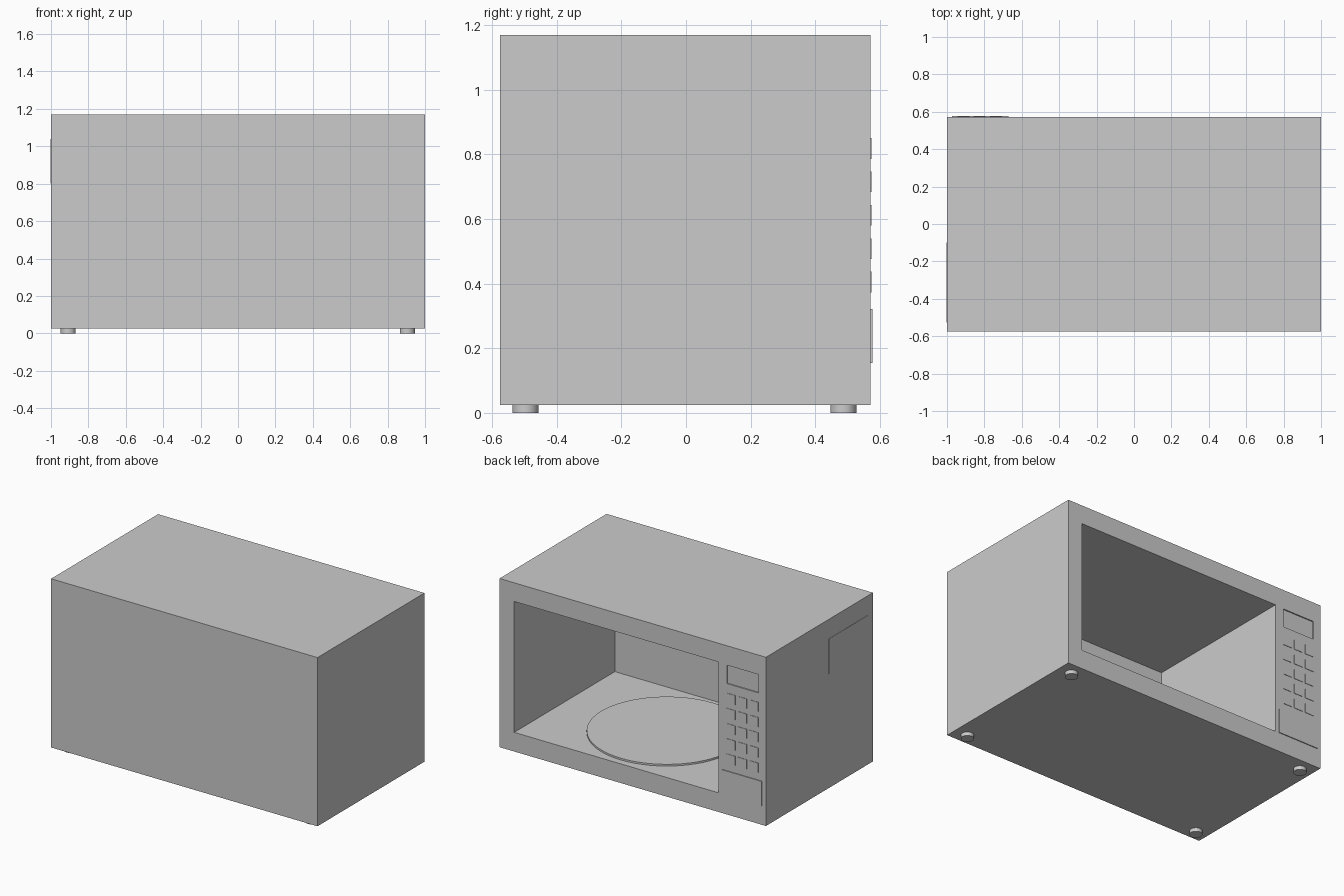
import bpy
import math

if "Cube" in bpy.data.objects:
    bpy.data.objects.remove(bpy.data.objects["Cube"])


def box(name, x, y, z):
    """Axis-aligned box from (min, max) ranges."""
    lo, hi = zip(x, y, z)
    bpy.ops.mesh.primitive_cube_add(
        size=1, location=[(a + b) / 2 for a, b in zip(lo, hi)])
    ob = bpy.context.object
    ob.name = name
    ob.scale = [b - a for a, b in zip(lo, hi)]
    bpy.ops.object.transform_apply(location=False, rotation=False, scale=True)
    return ob


def disc(name, x, y, z, radius, sides):
    """Upright cylinder over the height range z."""
    bpy.ops.mesh.primitive_cylinder_add(
        vertices=sides, radius=radius, depth=z[1] - z[0],
        location=(x, y, (z[0] + z[1]) / 2))
    ob = bpy.context.object
    ob.name = name
    bpy.ops.object.shade_smooth_by_angle(angle=math.radians(30))
    return ob


def carve(target, cutter):
    """Subtract the cutter and discard it."""
    bpy.context.view_layer.objects.active = target
    mod = target.modifiers.new("carve", 'BOOLEAN')
    mod.operation = 'DIFFERENCE'
    mod.solver = 'EXACT'
    mod.object = cutter
    bpy.ops.object.modifier_apply(modifier=mod.name)
    bpy.data.objects.remove(cutter, do_unlink=True)


BACK, FACE = -0.576, 0.571   # closed wall and open control side

# Casing with the cooking cavity and the sunken display
casing = box("casing", (-1, 1), (BACK, FACE), (0.025, 1.17))
carve(casing, box("cavity_cutter", (-0.645, 0.89), (-0.508, 0.7), (0.155, 1.043)))
carve(casing, box("display_cutter", (-0.944, -0.706), (FACE - 0.008, 0.7), (0.913, 1.038)))

# Turntable on the cavity floor
disc("turntable", 0.122, 0.031, (0.15, 0.167), 0.493, 64)

# Keypad: five rows of three keys
for row in range(5):
    for col in range(3):
        x = -0.738 - col * 0.0868
        z = 0.818 - row * 0.1032
        box(f"key_{row + 1}_{col + 1}", (x - 0.032, x + 0.032),
            (FACE - 0.01, FACE + 0.003), (z - 0.032, z + 0.032))

# Door release button
box("door_button", (-0.972, -0.672), (FACE - 0.01, FACE + 0.006), (0.155, 0.322))

# Thin plate on the side wall
box("side_plate", (-1.002, -0.99), (-0.526, -0.1), (0.8, 1.038))

# Feet
for i, x in enumerate((-0.908, 0.905)):
    for j, y in enumerate((-0.497, 0.487)):
        disc(f"foot_{i * 2 + j + 1}", x, y, (0, 0.03), 0.04, 32)
